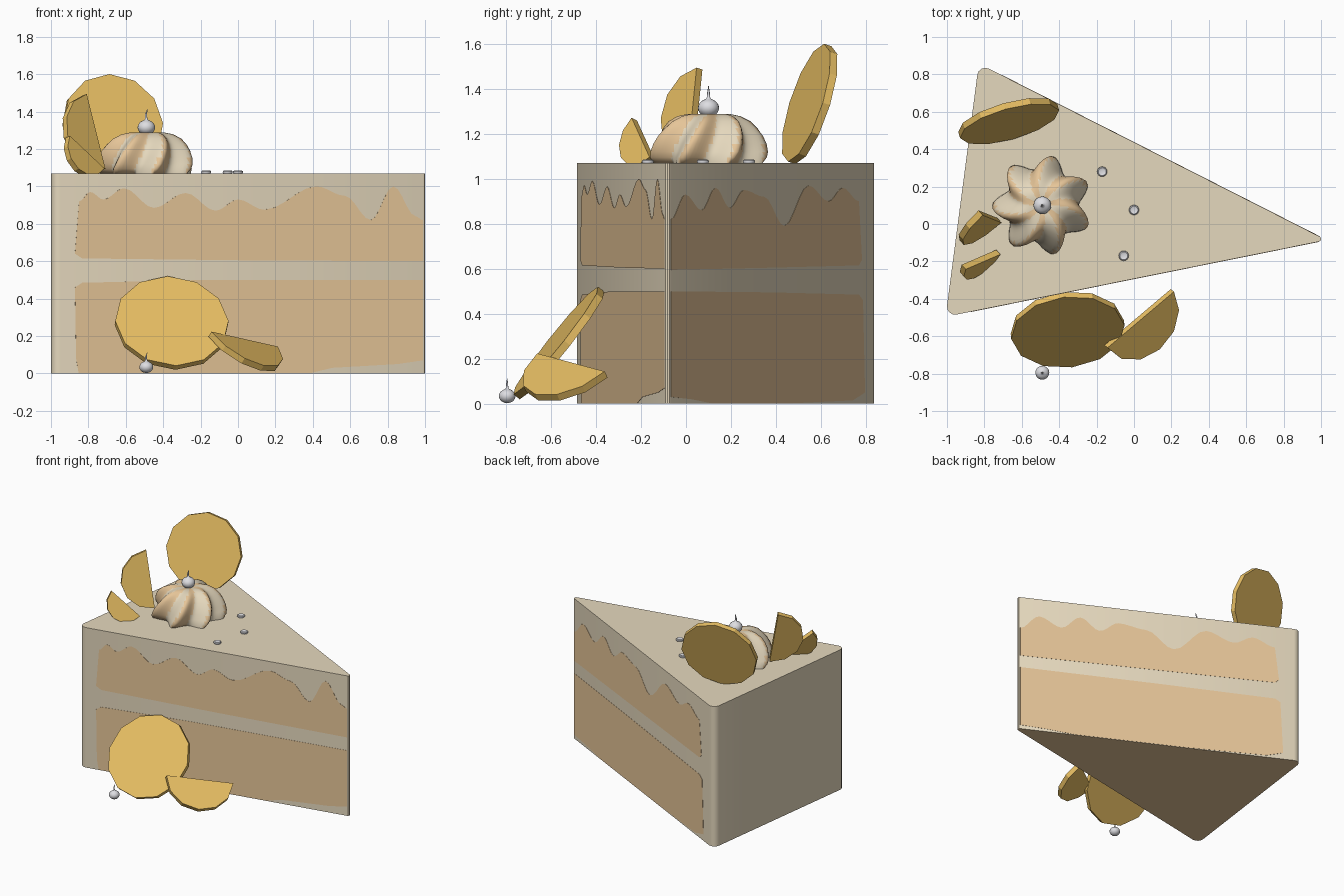
import bpy, bmesh, math
from mathutils import Vector as V

if "Cube" in bpy.data.objects:
    bpy.data.objects.remove(bpy.data.objects["Cube"])


def mat(name, r, g, b):
    lin = [((c / 255 + 0.055) / 1.055) ** 2.4 for c in (r, g, b)]
    m = bpy.data.materials.new(name)
    m.diffuse_color = (*lin, 1)
    m.use_nodes = True
    m.node_tree.nodes["Principled BSDF"].inputs["Base Color"].default_value = m.diffuse_color
    return m


FROST = mat("frosting", 229, 216, 189)
SPONGE = mat("sponge", 230, 197, 152)
COOKIE = mat("biscuit", 231, 190, 99)
SILVER = mat("silver", 222, 222, 226)


def finish(name, bm, mats, smooth=None):
    bmesh.ops.recalc_face_normals(bm, faces=bm.faces)
    me = bpy.data.meshes.new(name)
    bm.to_mesh(me)
    bm.free()
    ob = bpy.data.objects.new(name, me)
    bpy.context.collection.objects.link(ob)
    for m in mats:
        me.materials.append(m)
    if smooth:
        bpy.context.view_layer.objects.active = ob
        ob.select_set(True)
        bpy.ops.object.shade_smooth_by_angle(angle=math.radians(smooth))
        ob.select_set(False)
    return ob


def prism(bm, pts, offset):
    """Closed solid from a planar outline pushed along offset."""
    f = bm.faces.new([bm.verts.new(p) for p in pts])
    ext = bmesh.ops.extrude_face_region(bm, geom=[f], use_keep_orig=True)
    bmesh.ops.translate(bm, vec=offset,
                        verts=[e for e in ext["geom"] if isinstance(e, bmesh.types.BMVert)])


# Cake wedge: three rounded corners, sponge on the underside
TOP = 1.07
corners = [(V((-0.957, -0.442)), 0.043), (V((0.985, -0.08)), 0.015), (V((-0.795, 0.792)), 0.043)]
outline, starts, ends = [], [], []
for i, (c, r) in enumerate(corners):
    d0 = c - corners[i - 1][0]
    d1 = corners[(i + 1) % 3][0] - c
    a0 = math.atan2(-d0.x, d0.y)
    a1 = math.atan2(-d1.x, d1.y)
    while a1 < a0:
        a1 += 2 * math.pi
    arc = [c + r * V((math.cos(a0 + (a1 - a0) * k / 4), math.sin(a0 + (a1 - a0) * k / 4)))
           for k in range(5)]
    outline += arc
    ends.append(arc[0])
    starts.append(arc[-1])
bm = bmesh.new()
prism(bm, [(p.x, p.y, 0) for p in outline], (0, 0, TOP))
for f in bm.faces:
    if f.calc_center_median().z < 0.01:
        f.material_index = 1
finish("cake_wedge", bm, [FROST, SPONGE], 30)


# Sponge layers on both cut sides, drawn as thin plates
def wave(keys, steps=5):
    out = []
    for (x0, z0), (x1, z1) in zip(keys, keys[1:]):
        for k in range(steps):
            t = k / steps
            out.append((x0 + (x1 - x0) * t, z0 + (z1 - z0) * (1 - math.cos(math.pi * t)) / 2))
    return out + [keys[-1]]


def plate(name, a, b, shape):
    """shape: (fraction from a to b, height) outline."""
    d = b - a
    n = V((d.y, -d.x)).normalized()
    pts = []
    for f, z in shape:
        p = a + d * f - n * 0.002
        pts.append((p.x, p.y, z))
    bm = bmesh.new()
    prism(bm, pts, (n.x * 0.0035, n.y * 0.0035, 0))
    finish(name, bm, [SPONGE])


front_px = [(-0.85, .92), (-0.79, .97), (-0.72, .93), (-0.61, .99), (-0.45, .885), (-0.28, .965),
            (-0.12, .87), (0, .93), (0.14, .875), (0.42, 1.0), (0.57, .95), (0.71, .82),
            (0.83, 1.0), (0.95, .84), (0.99, .82)]
fa, fb = starts[0], ends[1]
frac = lambda x: min(1, (x - fa.x) / (fb.x - fa.x))
front = wave([(frac(x), z) for x, z in front_px])
plate("front_upper_sponge", fa, fb,
      front + [(1, .60), (.5, .605), (.06, .615), (.04, .64)])
plate("front_lower_sponge", fa, fb,
      [(.04, .46), (.06, .485), (.4, .50), (1, .50), (1, .07), (.93, .05), (.75, .03),
       (.69, .002), (.05, .002), (.043, .08)])
ba, bb = starts[1], ends[2]
back = wave([(0, .82), (.07, .93), (.15, .86), (.22, .96), (.29, .87), (.36, .95), (.46, .92),
             (.56, .79), (.68, .97), (.78, .90), (.85, .96), (.93, .90)])
plate("back_upper_sponge", ba, bb, back + [(.945, .64), (.93, .615), (.5, .605), (0, .595)])
plate("back_lower_sponge", ba, bb,
      [(0, .50), (.5, .495), (.93, .485), (.95, .46), (.96, .05), (.9, .015), (.6, .002),
       (.2, .002), (.1, .02), (0, .03)])


# Biscuits: 12-sided discs and half discs
def biscuit(name, centre, u, v, r, half=False, thick=0.035):
    u = V(u).normalized()
    v = V(v)
    v = (v - u * v.dot(u)).normalized()
    n = u.cross(v)
    count = 7 if half else 12
    pts = [V(centre) - n * thick / 2 + r * (math.cos(math.pi * k / 6) * u + math.sin(math.pi * k / 6) * v)
           for k in range(count)]
    bm = bmesh.new()
    prism(bm, pts, n * thick)
    finish(name, bm, [COOKIE])


def half_biscuit(name, p, q, bulge):
    p, q = V(p), V(q)
    mid = (p + q) / 2
    biscuit(name, mid, p - q, V(bulge) - mid, (p - q).length / 2, True)


biscuit("back_round_biscuit", (-0.67, 0.55, 1.333), (.96, .27, 0), (-.08, .29, .95), 0.275)
biscuit("front_round_biscuit", (-0.355, -0.565, 0.27), (.99, .12, 0), (0, .62, .78), 0.305)
half_biscuit("tall_half_biscuit", (-.82, .06, 1.49), (-.72, .02, 1.09), (-.935, -.11, 1.27))
half_biscuit("small_half_biscuit", (-.91, -.23, 1.265), (-.725, -.15, 1.09), (-.857, -.274, 1.083))
half_biscuit("front_half_biscuit", (-.15, -.655, .21), (.205, -.355, .13), (.13, -.66, .03))


def revolve(name, centre, profile, mats, segs, smooth, ridge=None, stripe=None):
    bm = bmesh.new()
    rings = []
    for j, (r, z, *shift) in enumerate(profile):
        dx = shift[0] if shift else 0
        ring = []
        for i in range(segs):
            a = 2 * math.pi * i / segs
            rr = r * (ridge(a, j) if ridge else 1)
            ring.append(bm.verts.new((centre[0] + dx + rr * math.cos(a),
                                      centre[1] + rr * math.sin(a), centre[2] + z)))
        rings.append(ring)
    for j in range(len(rings) - 1):
        for i in range(segs):
            k = (i + 1) % segs
            f = bm.faces.new((rings[j][i], rings[j][k], rings[j + 1][k], rings[j + 1][i]))
            if stripe:
                f.material_index = stripe(2 * math.pi * (i + .5) / segs, j + .5)
    bm.faces.new(rings[0][::-1])
    bm.faces.new(rings[-1])
    return finish(name, bm, mats, smooth)


# Piped cream swirl: seven twisted ridges, striped along one flank
cream = [(.22, 0), (.232, .025), (.232, .05), (.225, .085), (.212, .12), (.19, .155),
         (.163, .185), (.125, .208), (.085, .218), (.04, .215), (.01, .21)]
phase = lambda a, j: 7 * (a - math.radians(72) - math.radians(4) * j)
revolve("cream_swirl", (-0.49, 0.10, TOP), cream, [FROST, SPONGE], 112, 60,
        lambda a, j: 1 + .16 * (1 - 2 * abs(math.sin(phase(a, j) / 2)) ** 1.2),
        lambda a, j: int(math.sin(phase(a, j) + .4) > 0))


# Berries with a thin curved stalk
def berry(name, centre, r):
    body = [(r * math.cos(t), r * .85 * math.sin(t))
            for t in [math.radians(-85 + 17 * k) for k in range(10)]]
    stalk = [(.18 * r, .9 * r, 0), (.13 * r, 1.2 * r, -.05 * r), (.12 * r, 1.5 * r, -.05 * r),
             (.07 * r, 1.8 * r, .04 * r), (.02 * r, 2.1 * r, .12 * r)]
    revolve(name, centre, body + stalk, [SILVER], 20, 60)


berry("top_berry", (-0.49, 0.10, 1.315), 0.047)
berry("fallen_berry", (-0.49, -0.795, 0.034), 0.037)

# Small sugar discs on the top
for i, (x, y) in enumerate([(-0.17, 0.28), (0.0, 0.075), (-0.055, -0.17)]):
    revolve(f"sugar_disc_{i + 1}", (x, y, TOP),
            [(.024, 0), (.027, .005), (.026, .011), (.021, .015), (.017, .013), (.004, .012)],
            [SILVER], 16, 40)
